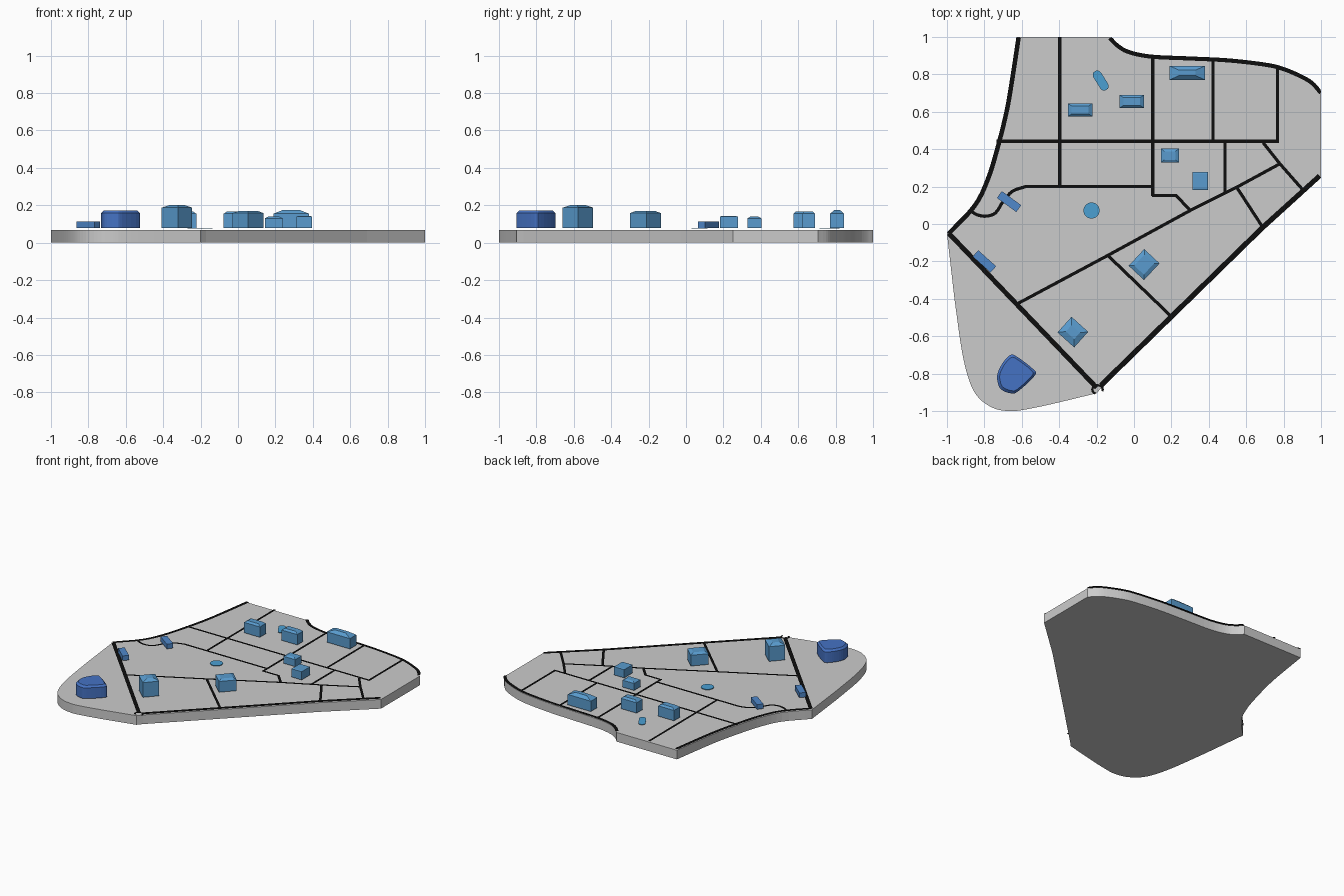
import bpy, bmesh, math
from mathutils import Vector, Matrix

if "Cube" in bpy.data.objects:
    bpy.data.objects.remove(bpy.data.objects["Cube"])

SLAB_TOP, ROAD_Z, BASE_Z = 0.068, 0.0755, 0.078


def material(name, rgb):
    m = bpy.data.materials.new(name)
    m.diffuse_color = (*rgb, 1)
    m.use_nodes = True
    m.node_tree.nodes["Principled BSDF"].inputs["Base Color"].default_value = m.diffuse_color
    return m


BLACK = material("road_black", (0.004, 0.004, 0.004))
BLUE = material("house_blue", (0.10, 0.33, 0.62))
MID = material("shed_blue", (0.08, 0.25, 0.60))
DEEP = material("hall_blue", (0.06, 0.17, 0.55))
POOL = material("pool_blue", (0.07, 0.35, 0.65))


def finish(bm, name, mat=None):
    bmesh.ops.recalc_face_normals(bm, faces=bm.faces)
    me = bpy.data.meshes.new(name)
    bm.to_mesh(me)
    bm.free()
    ob = bpy.data.objects.new(name, me)
    bpy.context.collection.objects.link(ob)
    if mat:
        me.materials.append(mat)
    return ob


def smooth(pts, n=4, closed=False):
    """Catmull-Rom curve through 2D points."""
    p = [Vector(q) for q in pts]
    p = [p[-1]] + p + p[:2] if closed else [2 * p[0] - p[1]] + p + [2 * p[-1] - p[-2]]
    out = []
    for a, b, c, d in zip(p, p[1:], p[2:], p[3:]):
        for i in range(n):
            t = i / n
            out.append(0.5 * (2 * b + (c - a) * t + (2 * a - 5 * b + 4 * c - d) * t * t
                              + (3 * b - a - 3 * c + d) * t ** 3))
    return out if closed else out + [p[-2]]


def loft(name, rings, mat=None):
    """Stack of (2D outline, z) rings, capped at both ends."""
    bm = bmesh.new()
    vs = [[bm.verts.new((q[0], q[1], z)) for q in pts] for pts, z in rings]
    n = len(vs[0])
    for a, b in zip(vs, vs[1:]):
        for i in range(n):
            j = (i + 1) % n
            bm.faces.new((a[i], a[j], b[j], b[i]))
    bm.faces.new(vs[0][::-1])
    bm.faces.new(vs[-1])
    return finish(bm, name, mat)


def road(name, pts, width):
    """Flat mitred strip along a polyline, kept inside the plot bounds."""
    p = [Vector(q) for q in pts]
    bm = bmesh.new()
    pairs = []
    for i, q in enumerate(p):
        d0 = (q - p[i - 1]).normalized() if i else (p[1] - q).normalized()
        d1 = (p[i + 1] - q).normalized() if i < len(p) - 1 else d0
        t = (d0 + d1).normalized()
        off = Vector((-t.y, t.x)) * (width / 2 / max(0.5, t.dot(d0)))
        pairs.append([bm.verts.new((max(-1, min(1, v.x)), max(-1, min(1, v.y)), ROAD_Z))
                      for v in (q + off, q - off)])
    for a, b in zip(pairs, pairs[1:]):
        bm.faces.new((a[1], b[1], b[0], a[0]))
    bm.normal_update()
    me = bpy.data.meshes.new(name)
    bm.to_mesh(me)
    bm.free()
    me.materials.append(BLACK)
    bpy.context.collection.objects.link(bpy.data.objects.new(name, me))


def rect(cx, cy, w, d, deg):
    r = Matrix.Rotation(math.radians(deg), 2)
    return [Vector((cx, cy)) + r @ Vector((sx * w / 2, sy * d / 2))
            for sx, sy in ((-1, -1), (1, -1), (1, 1), (-1, 1))]


# Land slab
left = smooth([(-1, -0.05), (-0.86, 0.10), (-0.79, 0.24), (-0.74, 0.40),
               (-0.69, 0.60), (-0.66, 0.77), (-0.625, 1)])
top = smooth([(-0.13, 1), (-0.09, 0.96), (-0.03, 0.925), (0.09, 0.90), (0.3, 0.89), (0.5, 0.88),
              (0.68, 0.86), (0.78, 0.84), (0.88, 0.80), (0.95, 0.76), (1.0, 0.705)])
right = [Vector(q) for q in ((1.0, 0.25), (0.69, -0.03), (-0.17, -0.87))]
south = smooth([(-0.2, -0.905), (-0.45, -0.965), (-0.6, -0.995), (-0.67, -1.0), (-0.75, -0.985),
                (-0.83, -0.93), (-0.88, -0.84), (-0.92, -0.68), (-0.96, -0.40)])
outline = left + top + right + south
loft("land_slab", [(outline, 0), (outline, SLAB_TOP)])

# Roads around the border
road("west_road", [q + Vector((0.008, -0.003)) for q in left], 0.024)
road("north_road", [q - Vector((0, 0.005)) for q in top], 0.022)
road("east_road", [q + Vector((-0.007, 0.007)) for q in right], 0.028)
road("southwest_road", [(-0.99, -0.05), (-0.2, -0.875)], 0.026)
road("corner_loop", [(-0.195 + 0.028 * math.cos(a * math.pi / 8),
                      -0.885 + 0.023 * math.sin(a * math.pi / 8)) for a in range(-1, 12)], 0.012)

# Roads between plots
lanes = [
    [(-0.397, 0.2), (-0.397, 1)],
    [(0.1, 0.15), (0.1, 0.9)],
    [(-0.735, 0.442), (0.775, 0.442)],
    [(0.422, 0.44), (0.422, 0.88)],
    [(0.767, 0.44), (0.767, 0.845)],
    [(0.487, 0.17), (0.487, 0.44)],
    smooth([(-0.88, 0.075), (-0.84, 0.05), (-0.79, 0.042), (-0.74, 0.06), (-0.70, 0.12),
            (-0.65, 0.175), (-0.58, 0.2)]) + [Vector((0.1, 0.2))],
    [(0.095, 0.153), (0.225, 0.153), (0.295, 0.078)],
    [(-0.63, -0.43), (-0.14, -0.168), (0.30, 0.072), (0.55, 0.197), (0.78, 0.322)],
    [(-0.14, -0.168), (0.2, -0.495)],
    [(0.55, 0.195), (0.69, -0.02)],
    [(0.69, 0.435), (0.78, 0.322), (0.905, 0.18)],
]
for i, pts in enumerate(lanes):
    road(f"plot_road_{i + 1}", pts, 0.017)

# Houses: cx, cy, width, depth, angle, eaves z, roof z, flat roof width, depth
houses = [
    (0.285, 0.808, 0.19, 0.075, 0, 0.155, 0.175, 0.09, 0.03),
    (-0.288, 0.61, 0.13, 0.07, 0, 0.155, 0.168, 0.09, 0.042),
    (-0.012, 0.655, 0.13, 0.07, 0, 0.155, 0.168, 0.09, 0.042),
    (0.192, 0.366, 0.096, 0.075, 0, 0.130, 0.139, 0.06, 0.045),
    (0.355, 0.229, 0.083, 0.097, 0, 0.139, 0.142, 0.07, 0.08),
    (0.054, -0.217, 0.112, 0.122, -43, 0.158, 0.169, 0.07, 0.08),
    (-0.327, -0.578, 0.12, 0.112, -42, 0.187, 0.202, 0.06, 0.045),
]
for i, (cx, cy, w, d, a, e, z, rw, rd) in enumerate(houses):
    base = rect(cx, cy, w, d, a)
    loft(f"house_{i + 1}", [(base, BASE_Z), (base, e), (rect(cx, cy, rw, rd, a), z)], BLUE)

# Low sheds
for i, (cx, cy, a) in enumerate([(-0.668, 0.12, -36), (-0.80, -0.20, -42)]):
    base = rect(cx, cy, 0.128, 0.045, a)
    loft(f"shed_{i + 1}", [(base, BASE_Z), (base, 0.113)], MID)

# Rounded hall with a chamfered roof edge
hall = smooth([(-0.66, -0.70), (-0.625, -0.71), (-0.54, -0.775), (-0.53, -0.81), (-0.62, -0.895),
               (-0.66, -0.905), (-0.71, -0.885), (-0.728, -0.85), (-0.73, -0.80), (-0.70, -0.74)],
              4, True)
mid = Vector((-0.632, -0.802))
inner = [mid + (q - mid) * 0.86 for q in hall]
loft("round_hall", [(hall, BASE_Z), (hall, 0.158), (inner, 0.172)], DEEP)

# Flat pools
disc = [(-0.227 + 0.043 * math.cos(t * math.pi / 16), 0.072 + 0.043 * math.sin(t * math.pi / 16))
        for t in range(32)]
loft("round_pool", [(disc, BASE_Z - 0.003), (disc, BASE_Z + 0.001)], POOL)
rot = Matrix.Rotation(math.radians(-58), 2)
oblong = []
for t in range(18):
    s = 1 if t < 9 else -1
    ang = math.radians(-90 + (t if t < 9 else t - 1) * 22.5 + (22.5 if t >= 9 else 0))
    if t >= 9:
        ang = math.radians(90 + (t - 9) * 22.5)
    oblong.append(Vector((-0.178, 0.767)) + rot @ Vector((s * 0.035 + 0.024 * math.cos(ang),
                                                          0.024 * math.sin(ang))))
loft("oblong_pool", [(oblong, BASE_Z - 0.003), (oblong, BASE_Z + 0.001)], POOL)
